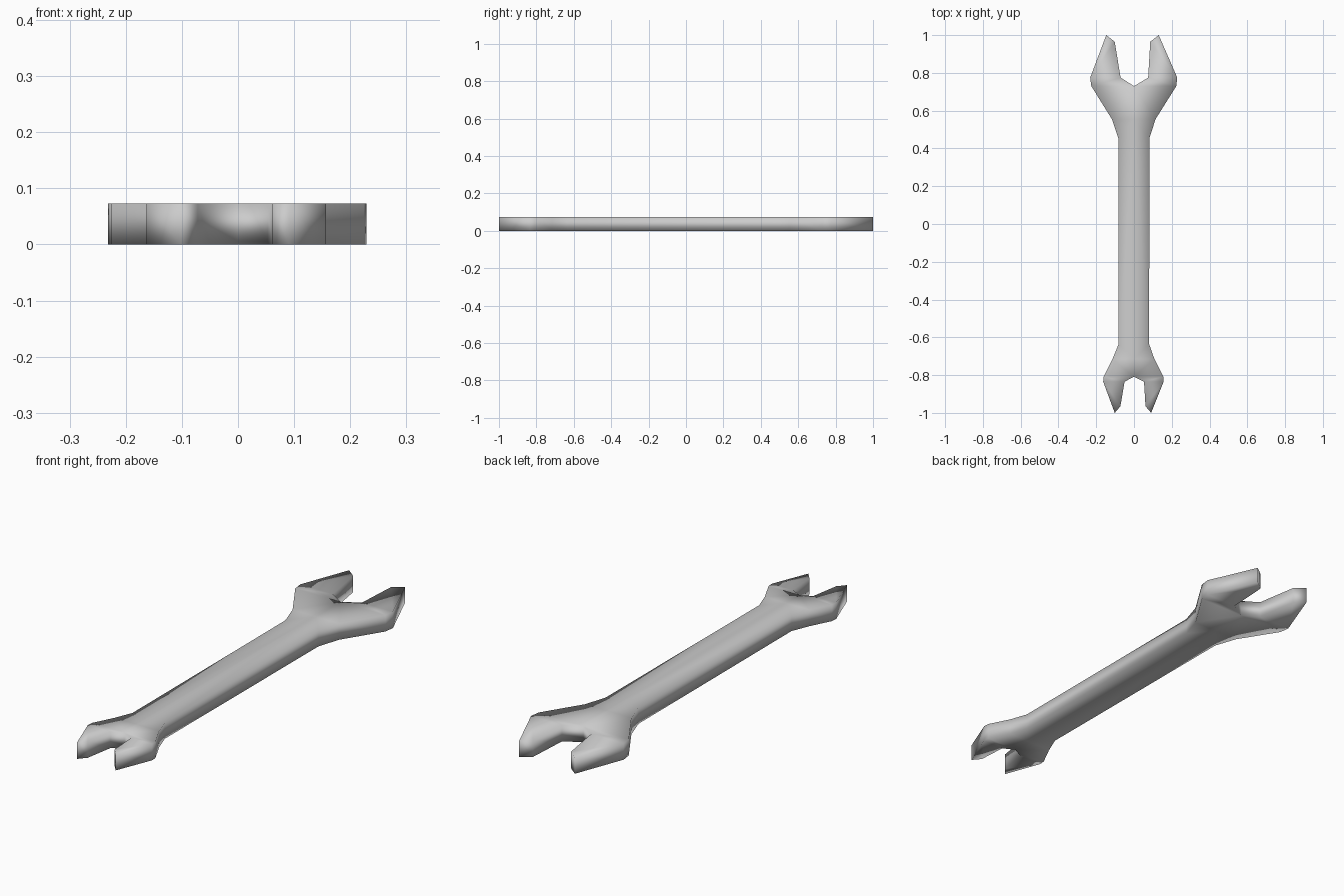
import bpy
import bmesh
from mathutils import Vector

if "Cube" in bpy.data.objects:
    bpy.data.objects.remove(bpy.data.objects["Cube"], do_unlink=True)

THICKNESS = 0.073

steel = bpy.data.materials.new("grey steel")
steel.use_nodes = True
steel.diffuse_color = (0.6, 0.6, 0.6, 1)
steel.node_tree.nodes["Principled BSDF"].inputs["Base Color"].default_value = (0.6, 0.6, 0.6, 1)

# Each head: rows of (y, left x, right x), from the handle out to the jaws
large_head = dict(
    handle=(0.455, -0.083, 0.082), neck=(0.555, -0.117, 0.114),
    cheek=(0.73, -0.226, 0.224), jaw=(0.775, -0.232, 0.229),
    throat=(0.775, -0.071, 0.075), tip=(1.0, -0.147, 0.131),
    inner_tip=(0.965, -0.102, 0.086))
small_head = dict(
    handle=(-0.635, -0.081, 0.08), neck=(-0.715, -0.114, 0.108),
    cheek=(-0.808, -0.161, 0.155), jaw=(-0.835, -0.163, 0.157),
    throat=(-0.835, -0.05, 0.053), tip=(-1.0, -0.102, 0.091),
    inner_tip=(-0.965, -0.072, 0.061))

bm = bmesh.new()


def make_points(head):
    """Left and right points of each row, plus a centre point up to the notch."""
    points = {}
    for name, (y, left, right) in head.items():
        points[name] = {"left": bm.verts.new((left, y, 0)),
                        "right": bm.verts.new((right, y, 0))}
        if name in ("handle", "neck", "cheek"):
            points[name]["centre"] = bm.verts.new((0, y, 0))
    return points


def strip(a, b):
    for side in ("left", "right"):
        bm.faces.new((a[side], a["centre"], b["centre"], b[side]))


def fill_head(p):
    strip(p["handle"], p["neck"])
    strip(p["neck"], p["cheek"])
    for side in ("left", "right"):
        bm.faces.new((p["cheek"][side], p["cheek"]["centre"],
                      p["throat"][side], p["jaw"][side]))
        bm.faces.new((p["jaw"][side], p["throat"][side],
                      p["inner_tip"][side], p["tip"][side]))


# Flat outline: two open jaws joined by the handle
large, small = make_points(large_head), make_points(small_head)
fill_head(large)
fill_head(small)
strip(small["handle"], large["handle"])

# Thicken into a closed solid
bmesh.ops.recalc_face_normals(bm, faces=bm.faces[:])
raised = bmesh.ops.extrude_face_region(bm, geom=bm.faces[:], use_keep_orig=True)
top = [v for v in raised["geom"] if isinstance(v, bmesh.types.BMVert)]
bmesh.ops.translate(bm, verts=top, vec=Vector((0, 0, THICKNESS)))
bmesh.ops.recalc_face_normals(bm, faces=bm.faces[:])

# Soft shading runs right over the edges
for face in bm.faces:
    face.smooth = True

mesh = bpy.data.meshes.new("double_ended_wrench")
bm.to_mesh(mesh)
bm.free()
mesh.materials.append(steel)
wrench = bpy.data.objects.new("double_ended_wrench", mesh)
bpy.context.collection.objects.link(wrench)
